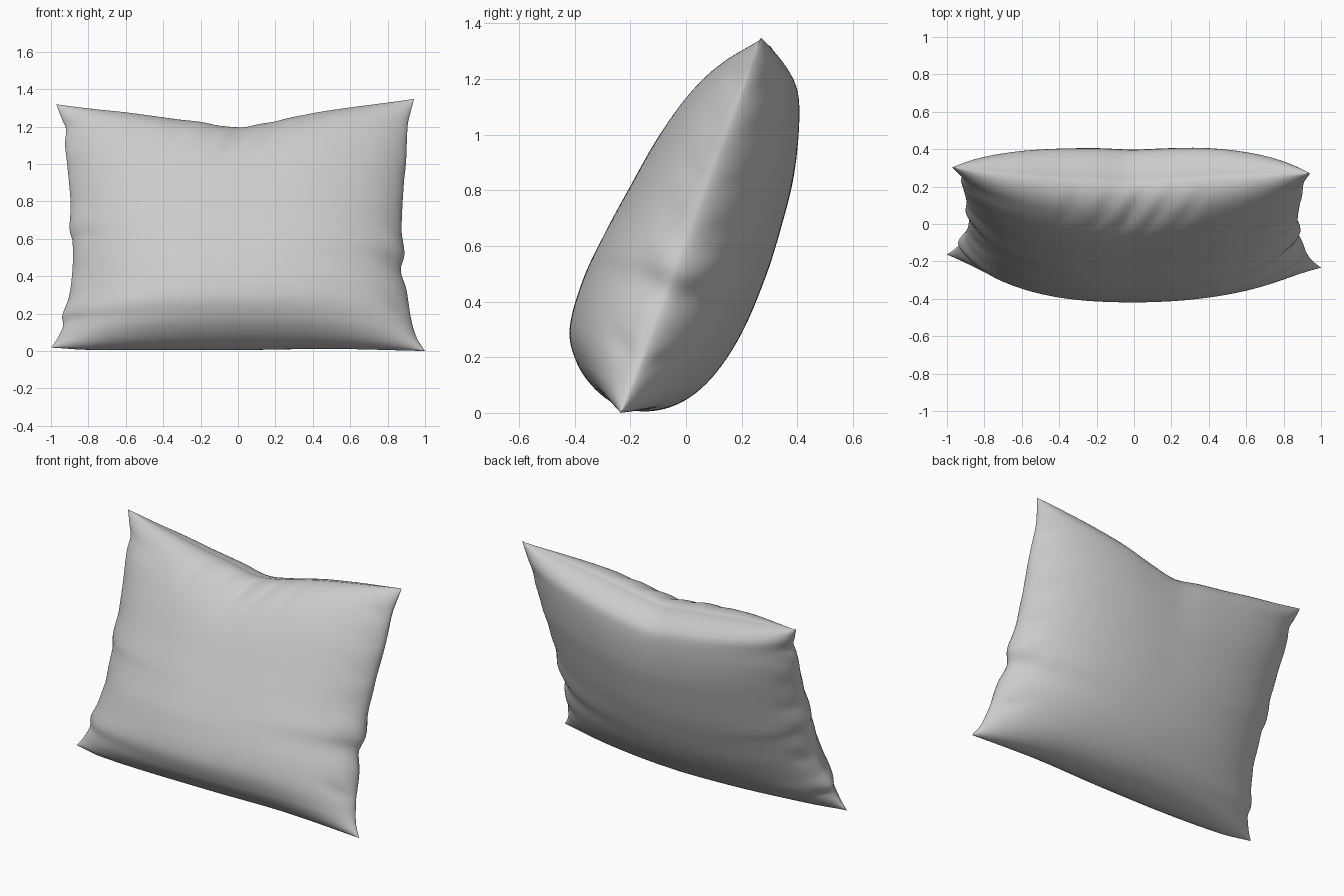
import bpy, bmesh
from math import sin, cos, pi, exp, acos

if "Cube" in bpy.data.objects:
    bpy.data.objects.remove(bpy.data.objects["Cube"])

def smooth(tab, x):
    """Smooth curve through the (x, value) points."""
    n = len(tab)
    x = min(max(x, tab[0][0]), tab[-1][0])
    i = 0
    while i < n - 2 and x > tab[i + 1][0]:
        i += 1
    def slope(k):
        a, b = tab[max(k - 1, 0)], tab[min(k + 1, n - 1)]
        return (b[1] - a[1]) / (b[0] - a[0])
    (x0, y0), (x1, y1) = tab[i], tab[i + 1]
    h = x1 - x0
    t = (x - x0) / h
    return ((2*t**3 - 3*t*t + 1) * y0 + (t**3 - 2*t*t + t) * h * slope(i)
            + (3*t*t - 2*t**3) * y1 + (t**3 - t*t) * h * slope(i + 1))

# Seam outline: side edges (height, x) and top and bottom edges (x fraction, height)
LEFT = [(.03, -1), (.08, -.965), (.15, -.935), (.2, -.94), (.3, -.905), (.45, -.885), (.6, -.885),
        (.66, -.9), (.8, -.895), (1, -.912), (1.12, -.925), (1.2, -.92), (1.26, -.945), (1.33, -.972)]
RIGHT = [(.03, 1), (.1, .955), (.2, .925), (.35, .9), (.45, .87), (.53, .89), (.65, .875),
         (.9, .887), (1, .898), (1.2, .908), (1.27, .925), (1.33, .942)]
TOP = [(-1, 1.357), (-.8, 1.325), (-.6, 1.298), (-.4, 1.268), (-.2, 1.243), (0, 1.215),
       (.2, 1.243), (.4, 1.285), (.6, 1.317), (.8, 1.345), (1, 1.372)]
BOTTOM = [(-1, .062), (-.8, .045), (0, .043), (.5, .045), (1, .023)]

# Half thickness up the middle of each side (0 = bottom seam, 1 = top seam)
def by_angle(tab):
    return [(acos(1 - 2 * s), d) for s, d in tab]
FRONT = by_angle([(0, 0), (.03, .14), (.07, .21), (.15, .28), (.3, .302), (.45, .288),
                  (.59, .265), (.75, .235), (.867, .193), (.95, .13), (1, 0)])
BACK = by_angle([(0, 0), (.03, .125), (.09, .205), (.18, .262), (.32, .3), (.5, .308),
                 (.65, .295), (.776, .272), (.92, .208), (.96, .166), (1, 0)])

def fold(a, b, pos, width, reach):
    """A soft crease running inward from an edge."""
    return exp(-((a - pos) / width) ** 2) * exp(-(b / reach) ** 2)

def point(th, ph, side):
    u, s = sin(th), (1 - cos(ph)) / 2
    bot, top = ((smooth(c, u) - .69) / .937 for c in (BOTTOM, TOP))
    t = bot + (top - bot) * s
    k = .03 + 1.3 * s
    xl, xr = smooth(LEFT, k), smooth(RIGHT, k)
    x = xl + (xr - xl) * (u + 1) / 2
    d = smooth(FRONT if side > 0 else BACK, ph) * max(1 - abs(u) ** 2.45, 0) ** .6
    # creases along the side seams and below the top seam
    w = 0
    for pos, width, amp in ((.14, .03, .18), (.33, .035, .14), (.41, .03, -.08),
                            (.5, .03, .08), (.62, .03, .08), (.75, .04, .08), (.87, .03, .1)):
        w += amp * fold(s, 1 - u, pos + .25 * (1 - u), width, .1)
        w += amp * fold(s, 1 + u, pos - .04 + .2 * (1 + u), width, .08)
    if side > 0:
        for pos, amp in ((-.3, .06), (-.1, .1), (.06, .18), (.22, .12), (.4, .08)):
            w += amp * fold(u, 1 - s, pos - .8 * (1 - s), .05, .12)
    d *= 1 - w
    # cloth bulging over the sunken top seam
    t += s ** 8 * d * (.22 if side < 0 else .1)
    # slight bow and twist of the seam
    off = -.008 * sin(ph) - .022 * cos(th) * s ** 4 - max(-u, 0) ** 3 * (.06 - .02 * s)
    d = side * d + off
    return (x, .014 + .35 * t - .937 * d, .69 + .937 * t + .35 * d)

# Pillow: two puffed panels joined at the seam
NU, NV = 130, 110
bm = bmesh.new()
for side in (1, -1):
    g = [[bm.verts.new(point(pi * (i / NU - .5), pi * j / NV, side)) for j in range(NV + 1)]
         for i in range(NU + 1)]
    for i in range(NU):
        for j in range(NV):
            q = [g[i][j], g[i + 1][j], g[i + 1][j + 1], g[i][j + 1]]
            bm.faces.new(q if side > 0 else q[::-1])
bmesh.ops.remove_doubles(bm, verts=bm.verts, dist=1e-5)
bmesh.ops.recalc_face_normals(bm, faces=bm.faces)
low = min(v.co.z for v in bm.verts)
for v in bm.verts:
    v.co.z -= low
mesh = bpy.data.meshes.new("pillow")
bm.to_mesh(mesh)
bm.free()
pillow = bpy.data.objects.new("pillow", mesh)
bpy.context.collection.objects.link(pillow)
bpy.context.view_layer.objects.active = pillow
pillow.select_set(True)
bpy.ops.object.shade_smooth_by_angle(angle=1.2)
